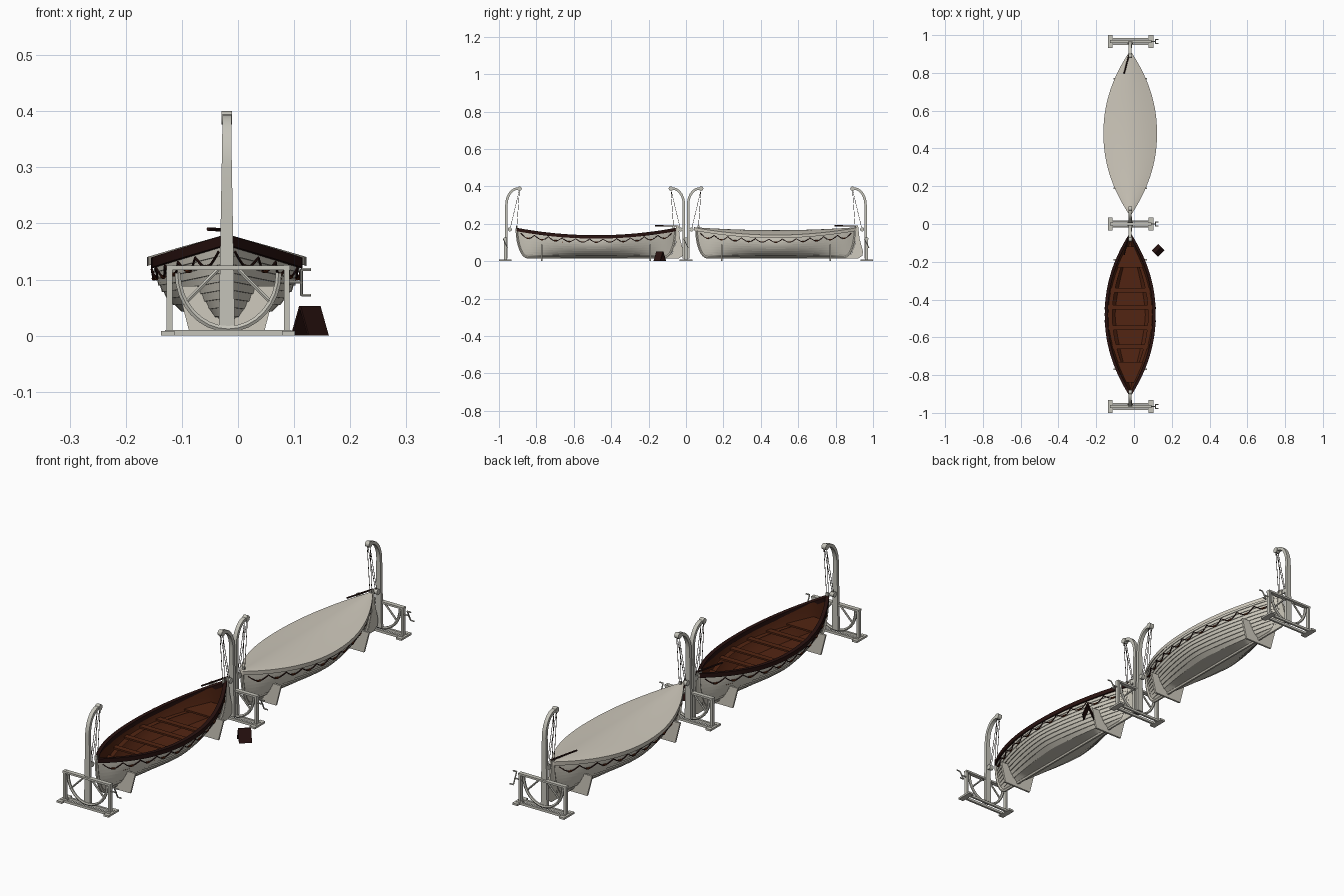
import bpy, bmesh, math
from mathutils import Vector, Matrix

if "Cube" in bpy.data.objects:
    bpy.data.objects.remove(bpy.data.objects["Cube"])

CX = -0.02          # boats and davits share this centre line


def material(name, rgb):
    m = bpy.data.materials.new(name)
    m.diffuse_color = (*rgb, 1)
    m.use_nodes = True
    m.node_tree.nodes["Principled BSDF"].inputs["Base Color"].default_value = m.diffuse_color
    return m


CREAM = material("cream paint", (0.62, 0.59, 0.51))
CANVAS = material("canvas cover", (0.62, 0.58, 0.50))
STEEL = material("pale grey steel", (0.56, 0.55, 0.49))
WOOD = material("red brown wood", (0.085, 0.018, 0.006))
DARK = material("dark mahogany", (0.022, 0.006, 0.005))
ROPE = material("rope", (0.06, 0.045, 0.035))


def finish(name, bm, mat, angle=35):
    bmesh.ops.recalc_face_normals(bm, faces=bm.faces)
    me = bpy.data.meshes.new(name)
    bm.to_mesh(me)
    bm.free()
    return add(name, me, mat, angle)


def add(name, me, mat, angle=35):
    me.materials.clear()
    me.materials.append(mat)
    me.shade_smooth()
    me.set_sharp_from_angle(angle=math.radians(angle))
    ob = bpy.data.objects.new(name, me)
    bpy.context.collection.objects.link(ob)
    return ob


def loft(name, rows, mat, closed=False, caps=False, angle=35):
    bm = bmesh.new()
    vs = [[bm.verts.new(p) for p in r] for r in rows]
    n = len(rows[0])
    for a, b in zip(vs, vs[1:]):
        for i in range(n if closed else n - 1):
            j = (i + 1) % n
            bm.faces.new((a[i], a[j], b[j], b[i]))
    if caps:
        bm.faces.new(vs[0])
        bm.faces.new(vs[-1])
    bmesh.ops.remove_doubles(bm, verts=bm.verts, dist=1e-5)
    return finish(name, bm, mat, angle)


def prism(name, profile, axis, a, b, mat):
    """Extrude a 2D profile along x (profile is y,z) or y (profile is x,z)."""
    put = (lambda p, d: (d, *p)) if axis == "x" else (lambda p, d: (p[0], d, p[1]))
    return loft(name, [[put(p, a) for p in profile], [put(p, b) for p in profile]],
                mat, closed=True, caps=True)


def boxes(name, items, mat):
    bm = bmesh.new()
    for c, s in items:
        bmesh.ops.create_cube(bm, size=1, matrix=Matrix.Translation(c) @ Matrix.Diagonal((*s, 1)))
    return finish(name, bm, mat)


def tubes(name, paths, r, mat):
    cu = bpy.data.curves.new(name, "CURVE")
    cu.dimensions, cu.bevel_depth, cu.bevel_resolution, cu.use_fill_caps = "3D", r, 1, True
    for pts in paths:
        sp = cu.splines.new("POLY")
        sp.points.add(len(pts) - 1)
        for q, p in zip(sp.points, pts):
            q.co = (*p, 1)
    tmp = bpy.data.objects.new("tmp", cu)
    me = bpy.data.meshes.new_from_object(tmp)
    bpy.data.objects.remove(tmp)
    return add(name, me, mat, 50)


# ---- hull shape: s runs stern to bow (-1..1), v runs keel to gunwale (0..1)
def sheer(s):
    return 0.136 + 0.04 * s * s


def width(s, v):
    return 0.13 * math.sqrt(max(0, 1 - (1 - v) ** 2)) * (1 - abs(s) ** (1.3 + 0.8 * v))


def length(v):
    return 0.365 + 0.06 * math.sqrt(max(0, 1 - (1 - v) ** 2))


def hull(yc, s, v, side, off=0.0, dl=0.0):
    w = max(0, width(s, v) + off * min(1, (1 - abs(s)) * 8))
    return (CX + side * w, yc + (length(v) + dl) * s, 0.02 + v * (sheer(s) - 0.02))


STATIONS = [math.sin(math.pi / 2 * (k / 20 - 1)) for k in range(41)]


def boat(tag, yc, covered):
    # clinker planking: every strake overlaps the one below
    n, levels = 10, []
    for i in range(n):
        levels += [(i / n, 0.003), ((i + 1) / n, 0.0)]
    loft(tag + "_planked_hull", [[hull(yc, s, v, -1, o) for v, o in levels[::-1]] +
                                 [hull(yc, s, v, 1, o) for v, o in levels] for s in STATIONS], CREAM, angle=25)
    # keel and stems
    vs = [(k / 10) ** 1.6 for k in range(11)]
    path = [hull(yc, -1, v, 0) for v in vs[::-1]] + [hull(yc, s, 0, 0)[:2] + (0.02,) for s in (-.5, 0, .5)] \
        + [hull(yc, 1, v, 0) for v in vs]
    tubes(tag + "_keel_and_stems", [path], 0.007, CREAM)
    if covered:
        # stretched canvas with a short skirt
        rows = []
        for s in STATIONS:
            w, y, e = 0.142 * (1 - abs(s) ** 2.1), yc + 0.438 * s, sheer(s) + 0.004
            top = 0.166 + 0.016 * s * s
            us = [k / 6 - 1 for k in range(13)]
            arc = [(CX + w * u, y, e + (top - e) * (1 - abs(u) ** 1.7)) for u in us]
            rows.append([(CX - w, y, e - 0.016)] + arc + [(CX + w, y, e - 0.016)])
        loft(tag + "_canvas_cover", rows, CANVAS, angle=45)
    else:
        # inner lining and floor
        lv = [0.25, 0.4, 0.6, 0.8, 1]
        loft(tag + "_lining", [[hull(yc, s, v, -1, -0.006, -0.008) for v in lv[::-1]] +
                               [hull(yc, s, v, 1, -0.006, -0.008) for v in lv] for s in STATIONS], WOOD)
        # gunwale rails
        for side, label in ((-1, "left"), (1, "right")):
            rows = []
            for s in STATIONS:
                w, y, z = width(s, 1), yc + 0.428 * s, sheer(s)
                rows.append([(CX + side * max(0, w + o), y, z + h) for o, h in
                             ((0.005, -0.015), (0.005, 0.003), (-0.011, 0.003), (-0.011, -0.015))])
            loft(tag + "_gunwale_" + label, rows, DARK, closed=True)
        # thwarts, side benches and end platforms
        seats = []
        for dy in (0.13, 0.04, -0.07, -0.17):
            seats.append(((CX, yc + dy, 0.104), (2 * width(dy / 0.42, 0.72) - 0.008, 0.024, 0.007)))
        boxes(tag + "_thwarts", seats, WOOD)
        for sgn, label in ((-1, "front"), (1, "rear")):
            a, b = 0.25, 0.36
            wa, wb = width(a / 0.42, 0.7) - 0.004, width(b / 0.42, 0.7) - 0.004
            loft(f"{tag}_{label}_platform", [[(CX + k * w, yc + sgn * d, z) for k, d, w in
                 ((-1, a, wa), (1, a, wa), (1, b, wb), (-1, b, wb))] for z in (0.102, 0.109)],
                 WOOD, closed=True, caps=True)
        for side, label in ((-1, "left"), (1, "right")):
            ss = [k / 10 * 0.75 for k in range(-10, 11)]
            loft(f"{tag}_side_bench_{label}", [[hull(yc, s, 0.72, side, o)[:2] + (0.1,)
                 for o in (-0.004, -0.03)] for s in ss], WOOD)
    # looped grab lines with floats
    loops, floats, count = [], [], 11
    for side in (-1, 1):
        def rope(k):
            return hull(yc, -0.95 + 1.9 * k / count, 0.85 - 0.15 * abs(math.sin(math.pi * k)), side, 0.006)
        loops.append([rope(i / 10) for i in range(count * 10 + 1)])
        floats += [[rope(i + 0.4), rope(i + 0.5), rope(i + 0.6)] for i in range(count)]
    tubes(tag + "_grab_lines", loops, 0.0022, DARK)
    tubes(tag + "_grab_line_floats", floats, 0.0038, WOOD)
    # rudder and tiller
    prism(tag + "_rudder", [(yc + y, z) for y, z in ((0.37, 0.014), (0.44, 0.014), (0.464, 0.03), (0.466, 0.055),
          (0.448, 0.12), (0.44, 0.19), (0.428, 0.19), (0.426, 0.1), (0.405, 0.04))], "x", CX - 0.004, CX + 0.004, CREAM)
    tubes(tag + "_tiller", [[(CX, yc + 0.44, 0.188), (CX - 0.033, yc + 0.315, 0.19)]], 0.0035, DARK)
    # chocks under the hull
    for dy, label in ((-0.29, "front"), (0.29, "rear")):
        s = dy / 0.405
        arc = [hull(0, s, v, 1)[0] - CX for v in (0.5, 0.35, 0.2, 0.1)]
        zs = [hull(0, s, v, 1)[2] for v in (0.5, 0.35, 0.2, 0.1)]
        half = [(0.065, 0), (0.088, zs[0])] + list(zip(arc, zs))
        prof = [(CX + x, z) for x, z in half] + [(CX - x, z) for x, z in half[::-1]]
        prism(f"{tag}_{label}_chock", prof, "y", yc + dy - 0.004, yc + dy + 0.004, CREAM)


def davit(tag, y0, d):
    """Curved tapering arm at y0 leaning towards direction d, with falls."""
    path = [(0, 0.015), (0, 0.12), (0, 0.22), (0, 0.3)]
    path += [(0.06 * (1 - math.cos(a)), 0.3 + 0.088 * math.sin(a)) for a in
             (math.radians(k * 10) for k in range(1, 10))] + [(0.07, 0.388)]
    rows = []
    for i, (p, z) in enumerate(path):
        q, r = path[max(i - 1, 0)], path[min(i + 1, len(path) - 1)]
        t = Vector((r[0] - q[0], r[1] - q[1])).normalized()
        w = 0.0145 - 0.0065 * min(1, z / 0.36)
        rows.append([(CX + a * w, y0 + d * (p + t.y * b * 0.0065), z - t.x * b * 0.0065)
                     for a, b in ((-1, -1), (1, -1), (1, 1), (-1, 1))])
    loft(tag + "_arm", rows, STEEL, closed=True, caps=True)
    ring = [(math.cos(k * math.pi / 6), math.sin(k * math.pi / 6)) for k in range(12)]
    prism(tag + "_head_sheave", [(y0 + d * 0.07 + 0.012 * c, 0.388 + 0.012 * s) for c, s in ring],
          "x", CX - 0.0095, CX + 0.0095, STEEL)
    prism(tag + "_rope_cleat", [(y0 + d * 0.018 + 0.011 * c, 0.17 + 0.011 * s) for c, s in ring],
          "x", CX - 0.009, CX + 0.009, STEEL)
    tubes(tag + "_falls", [[(CX + x, y0 + d * 0.07, 0.385), (CX + x * 0.6, y0 + d * e, 0.175)]
                           for x, e in ((-0.007, 0.055), (0.007, 0.055), (-0.005, 0.02), (0.005, 0.02))], 0.0012, ROPE)
    boxes(tag + "_lower_block", [((CX, y0 + d * 0.055, 0.18), (0.01, 0.01, 0.02))], STEEL)


def frame(tag, y):
    # base, posts and top bar
    l, r = -0.122, 0.087
    m = (l + r) / 2
    parts = [((m, y + k, 0.005), (0.225, 0.009, 0.01)) for k in (-0.014, 0.014)]
    for x in (l, r):
        parts += [((x + (-0.003 if x < 0 else 0.003), y, 0.004), (0.024, 0.068, 0.008)),
                  ((x, y, 0.063), (0.01, 0.016, 0.125))]
    parts += [((m, y, 0.121), (0.22, 0.018, 0.008))]
    boxes(tag + "_frame", parts, STEEL)
    # curved quadrant track and diagonal braces
    bend = [math.pi * (1 + k / 16) for k in range(17)]
    tubes(tag + "_quadrant_track", [[(m + 0.09 * math.cos(a), y, 0.112 + 0.1 * math.sin(a)) for a in bend]],
          0.006, STEEL)
    tubes(tag + "_braces", [[(m + k * 0.08, y, 0.055), (m + k * 0.018, y, 0.118)] for k in (-1, 1)], 0.004, STEEL)
    # double-handled crank
    tubes(tag + "_crank", [[(0.08, y, 0.095), (0.115, y, 0.095)],
                           [(0.113, y - 0.011, 0.118), (0.113, y + 0.011, 0.072)],
                           [(0.113, y - 0.011, 0.118), (0.13, y - 0.011, 0.118)],
                           [(0.113, y + 0.011, 0.072), (0.13, y + 0.011, 0.072)]], 0.0028, STEEL)


boat("open_boat", -0.48, False)
boat("covered_boat", 0.48, True)
for tag, y in (("front", -0.966), ("middle", 0.0), ("rear", 0.966)):
    frame(tag + "_davit", y)
davit("front_davit", -0.96, 1)
davit("middle_front_davit", -0.011, -1)
davit("middle_rear_davit", 0.011, 1)
davit("rear_davit", 0.96, -1)

# folding notice board standing beside the boats
board = prism("notice_board", [(-0.023, 0), (-0.002, 0.053), (0.002, 0.053), (0.023, 0), (0.019, 0),
                               (0, 0.047), (-0.019, 0)], "x", -0.025, 0.025, DARK)
board.location = (0.128, -0.14, 0)
board.rotation_euler.z = math.radians(45)
